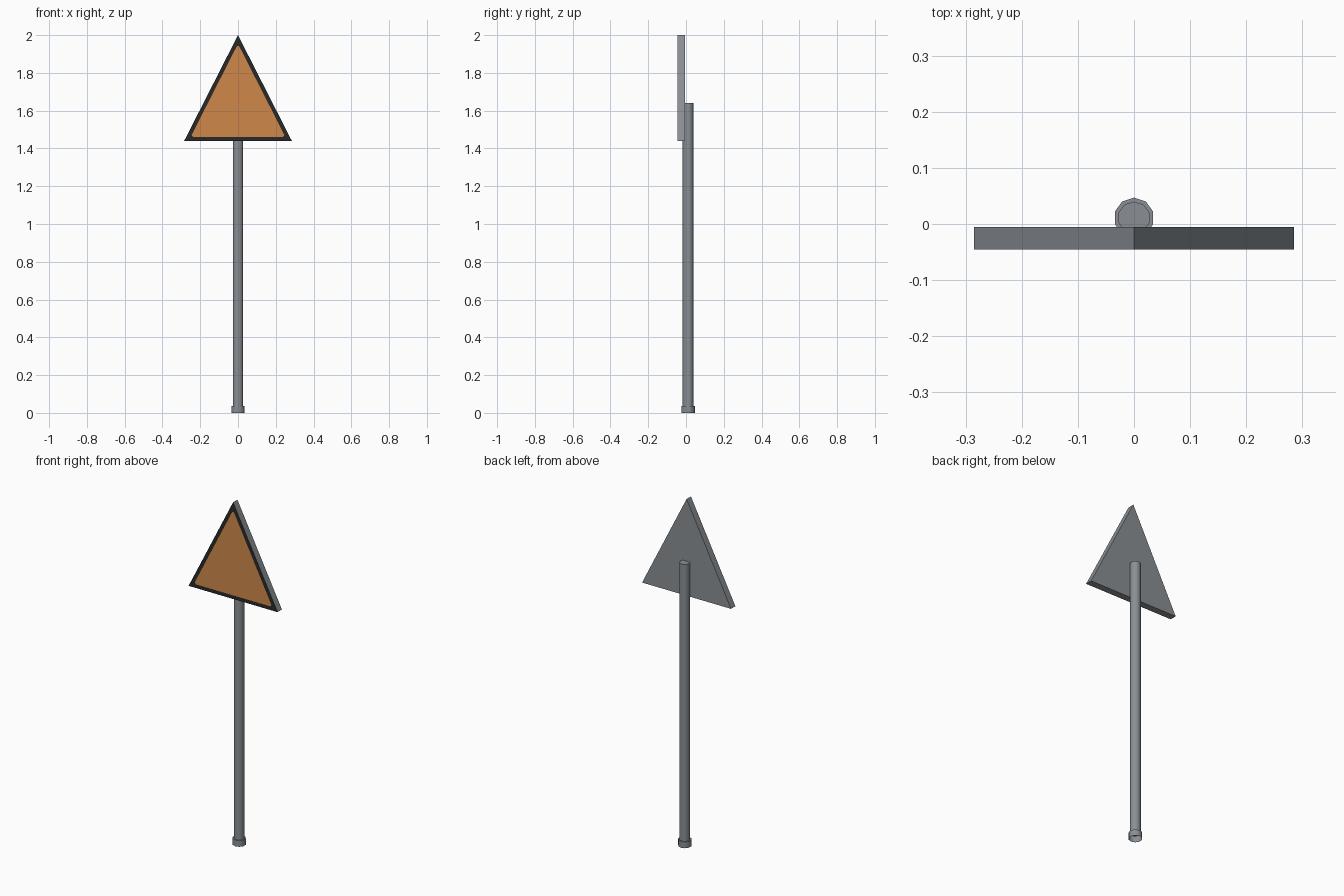
import bpy, bmesh, math
from mathutils import Vector

if "Cube" in bpy.data.objects:
    bpy.data.objects.remove(bpy.data.objects["Cube"])


def material(name, rgb):
    m = bpy.data.materials.new(name)
    m.diffuse_color = (*rgb, 1)
    m.use_nodes = True
    m.node_tree.nodes["Principled BSDF"].inputs["Base Color"].default_value = m.diffuse_color
    return m


GREY = material("metal grey", (0.255, 0.275, 0.295))
BLACK = material("border black", (0.022, 0.022, 0.023))
ORANGE = material("sign orange", (0.62, 0.25, 0.07))


def finish(name, bm, mats):
    me = bpy.data.meshes.new(name)
    bm.to_mesh(me)
    bm.free()
    for m in mats:
        me.materials.append(m)
    ob = bpy.data.objects.new(name, me)
    bpy.context.collection.objects.link(ob)
    return ob


# Post with wider foot collar: ten-sided, stepped profile, open underneath
SIDES, CY = 10, 0.011
bm = bmesh.new()
rings = []
for r, z in [(0.036, 0), (0.036, 0.036), (0.029, 0.036), (0.029, 1.64)]:
    rings.append([bm.verts.new((r * math.sin(2 * math.pi * i / SIDES),
                                CY + r * math.cos(2 * math.pi * i / SIDES), z))
                  for i in range(SIDES)])
for a, b in zip(rings, rings[1:]):
    for i in range(SIDES):
        j = (i + 1) % SIDES
        wall = bm.faces.new((a[j], a[i], b[i], b[j]))
        wall.smooth = a[0].co.z != b[0].co.z
bm.faces.new(rings[-1][::-1])
# Round walls are smooth, ring edges stay sharp
for e in bm.edges:
    e.smooth = abs(e.verts[0].co.z - e.verts[1].co.z) > 0.01
finish("post", bm, [GREY])

# Triangular plate
OUTER = [Vector((-0.285, 1.44)), Vector((0.285, 1.44)), Vector((0, 2.0))]
FRONT, BACK = -0.045, -0.005
bm = bmesh.new()
f = [bm.verts.new((p.x, FRONT, p.y)) for p in OUTER]
b = [bm.verts.new((p.x, BACK, p.y)) for p in OUTER]
front = bm.faces.new(f)
bm.faces.new(b[::-1])
for i in range(3):
    j = (i + 1) % 3
    bm.faces.new((f[j], f[i], b[i], b[j]))
bm.normal_update()

# Painted panel: inset of the front face with clipped corners
bmesh.ops.inset_region(bm, faces=[front], thickness=0.021, use_even_offset=True)
bmesh.ops.bevel(bm, geom=list(front.verts), offset=0.012, segments=1,
                affect='VERTICES')
bm.normal_update()
for face in bm.faces:
    if face.normal.y < -0.9:
        face.material_index = 2 if face.calc_area() > 0.03 else 1
finish("sign_plate", bm, [GREY, BLACK, ORANGE])
